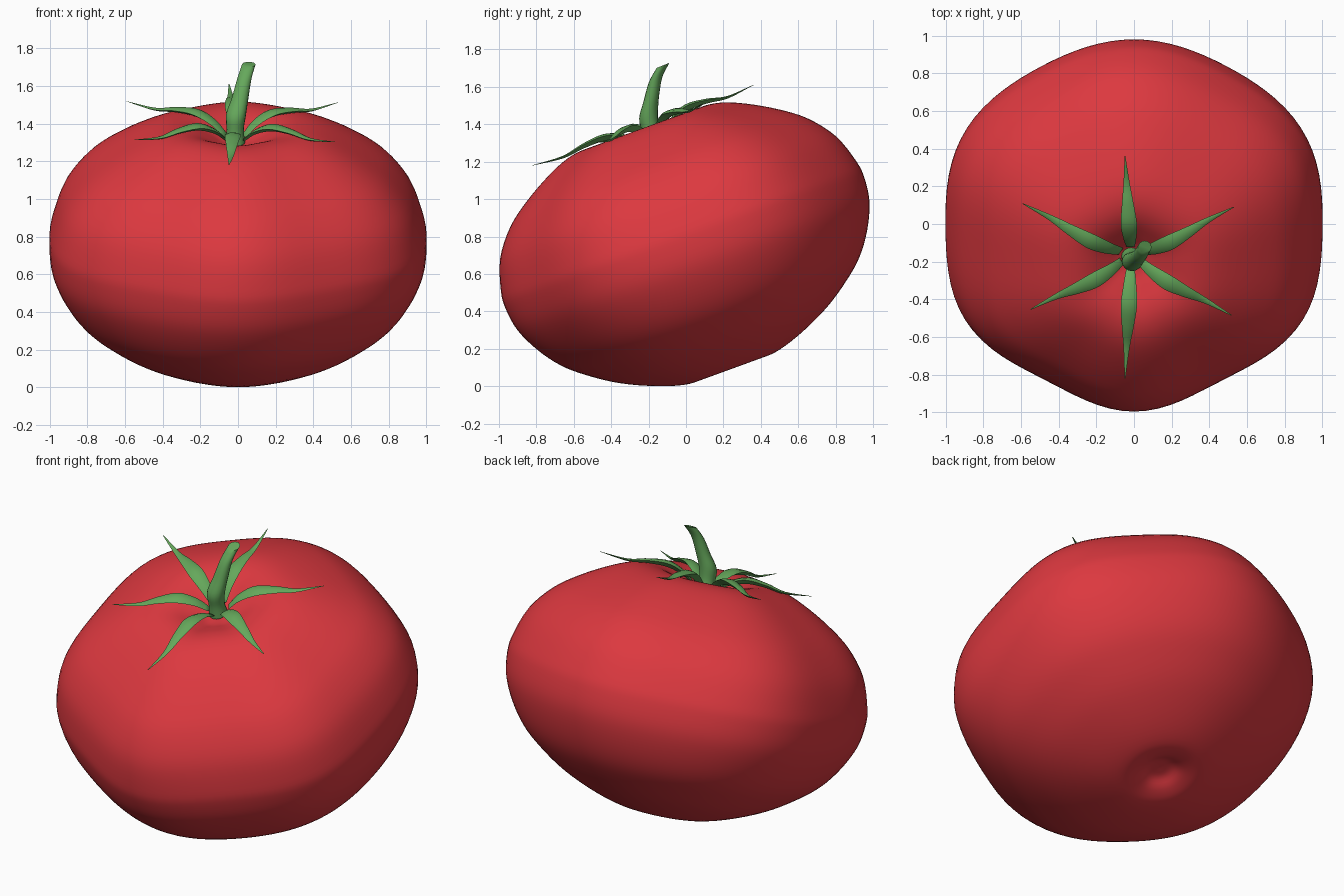
import bpy, bmesh, math
from mathutils import Vector, Matrix

if "Cube" in bpy.data.objects:
    bpy.data.objects.remove(bpy.data.objects["Cube"])

# Fruit frame: tilted toward the front about the body centre
TILT = Matrix.Translation((0, 0, 0.76)) @ Matrix.Rotation(math.radians(20), 4, 'X')


def material(name, rgb):
    m = bpy.data.materials.new(name)
    m.diffuse_color = (*rgb, 1)
    m.use_nodes = True
    m.node_tree.nodes["Principled BSDF"].inputs["Base Color"].default_value = m.diffuse_color
    return m


RED = material("ripe_red", (0.72, 0.040, 0.050))
GREEN = material("leaf_green", (0.13, 0.39, 0.105))


def smooth_path(pts, steps):
    """Catmull-Rom interpolation through points of any dimension."""
    p = [Vector(q) for q in pts]
    p = [2 * p[0] - p[1]] + p + [2 * p[-1] - p[-2]]
    out = []
    for i in range(1, len(p) - 2):
        a, b, c, d = p[i - 1:i + 3]
        for k in range(steps):
            t = k / steps
            out.append(0.5 * (2 * b + (c - a) * t + (2 * a - 5 * b + 4 * c - d) * t * t
                              + (3 * b - a - 3 * c + d) * t ** 3))
    return out + [p[-2]]


def skin(name, rings, mat, angle):
    """Join closed rings of points into a capped surface."""
    bm = bmesh.new()
    vs = [[bm.verts.new(q) for q in r] for r in rings]
    n = len(vs[0])
    for a, b in zip(vs, vs[1:]):
        for i in range(n):
            j = (i + 1) % n
            bm.faces.new((a[i], a[j], b[j], b[i]))
    bm.faces.new(vs[0][::-1])
    bm.faces.new(vs[-1])
    bmesh.ops.recalc_face_normals(bm, faces=bm.faces)
    me = bpy.data.meshes.new(name)
    bm.to_mesh(me)
    bm.free()
    me.materials.append(mat)
    ob = bpy.data.objects.new(name, me)
    bpy.context.collection.objects.link(ob)
    bpy.ops.object.select_all(action='DESELECT')
    ob.select_set(True)
    bpy.context.view_layer.objects.active = ob
    bpy.ops.object.shade_smooth_by_angle(angle=math.radians(angle))
    return ob


# Fruit body: lathed profile (radius, height) with six soft lobes
profile = [(0.004, -0.662), (0.07, -0.668), (0.14, -0.702), (0.24, -0.713), (0.40, -0.668),
           (0.59, -0.582), (0.74, -0.482), (0.85, -0.385), (0.935, -0.265), (0.995, -0.13),
           (1.012, 0.0), (1.0, 0.10), (0.94, 0.265), (0.83, 0.405), (0.70, 0.505),
           (0.55, 0.592), (0.43, 0.642), (0.33, 0.657), (0.24, 0.642), (0.15, 0.60),
           (0.08, 0.565), (0.004, 0.55)]


def lobed(r, w, a):
    amp = (0.019 - 0.005 * math.sin(a)) * min(1.5, max(0.3, 1 + 1.2 * w))
    return r * (1 + amp * math.cos(6 * (a - math.pi / 6)) + 0.010 * math.cos(2 * a))


rings = []
for r, w in smooth_path(profile, 4):
    ring = []
    for i in range(96):
        a = math.tau * i / 96
        s = lobed(r, w, a)
        ring.append(TILT @ Vector((s * math.cos(a), s * math.sin(a), w)))
    rings.append(ring)
lift = -min(q.z for ring in rings for q in ring)
for ring in rings:
    for q in ring:
        q.z += lift
skin("fruit_body", rings, RED, 60)

# Sepals: arched, pointed, ridged blades (radius, height, half width)
arch = smooth_path([(0.06, 0.585, 0.022), (0.13, 0.642, 0.034), (0.23, 0.680, 0.043),
                    (0.35, 0.675, 0.031), (0.47, 0.655, 0.016), (0.63, 0.668, 0.002)], 5)
section = [(1, 0.1), (0.5, 0.32), (0, 0.34), (-0.5, 0.32), (-1, 0.1), (-0.4, -0.28), (0, -0.5), (0.4, -0.28)]
sepals = [("front", -93, 1.0), ("front_right", -27, 0.95), ("back_right", 32, 1.02),
          ("back", 93, 1.0), ("back_left", 148, 1.08), ("front_left", 204, 0.93)]
for label, deg, length in sepals:
    a = math.radians(deg)
    out = Vector((math.cos(a), math.sin(a), 0))
    side = Vector((-out.y, out.x, 0))
    rings = []
    for r, w, h in arch:
        c = out * (r * length) + Vector((-0.015, 0.03 * (1 - r / 0.63), w))
        rings.append([TILT @ (c + side * (h * u) + Vector((0, 0, h * v + 0.004)))
                      + Vector((0, 0, lift)) for u, v in section])
    skin("sepal_" + label, rings, GREEN, 50)

# Stem: bent tapering stalk with a slanted cut end (x, y, z, radius)
stalk = smooth_path([(-0.015, -0.175, 1.30, 0.052), (-0.015, -0.19, 1.37, 0.046),
                     (-0.010, -0.20, 1.45, 0.053), (0.012, -0.185, 1.54, 0.044),
                     (0.034, -0.162, 1.64, 0.038), (0.057, -0.123, 1.715, 0.036)], 4)
across = Vector((1, 0, 0))
depth = Vector((0, 0.95, 0.38))
rings = [[Vector((x, y, z)) + across * (r * math.cos(math.tau * i / 16))
          + depth * (r * math.sin(math.tau * i / 16)) for i in range(16)]
         for x, y, z, r in stalk]
skin("stem", rings, GREEN, 45)
